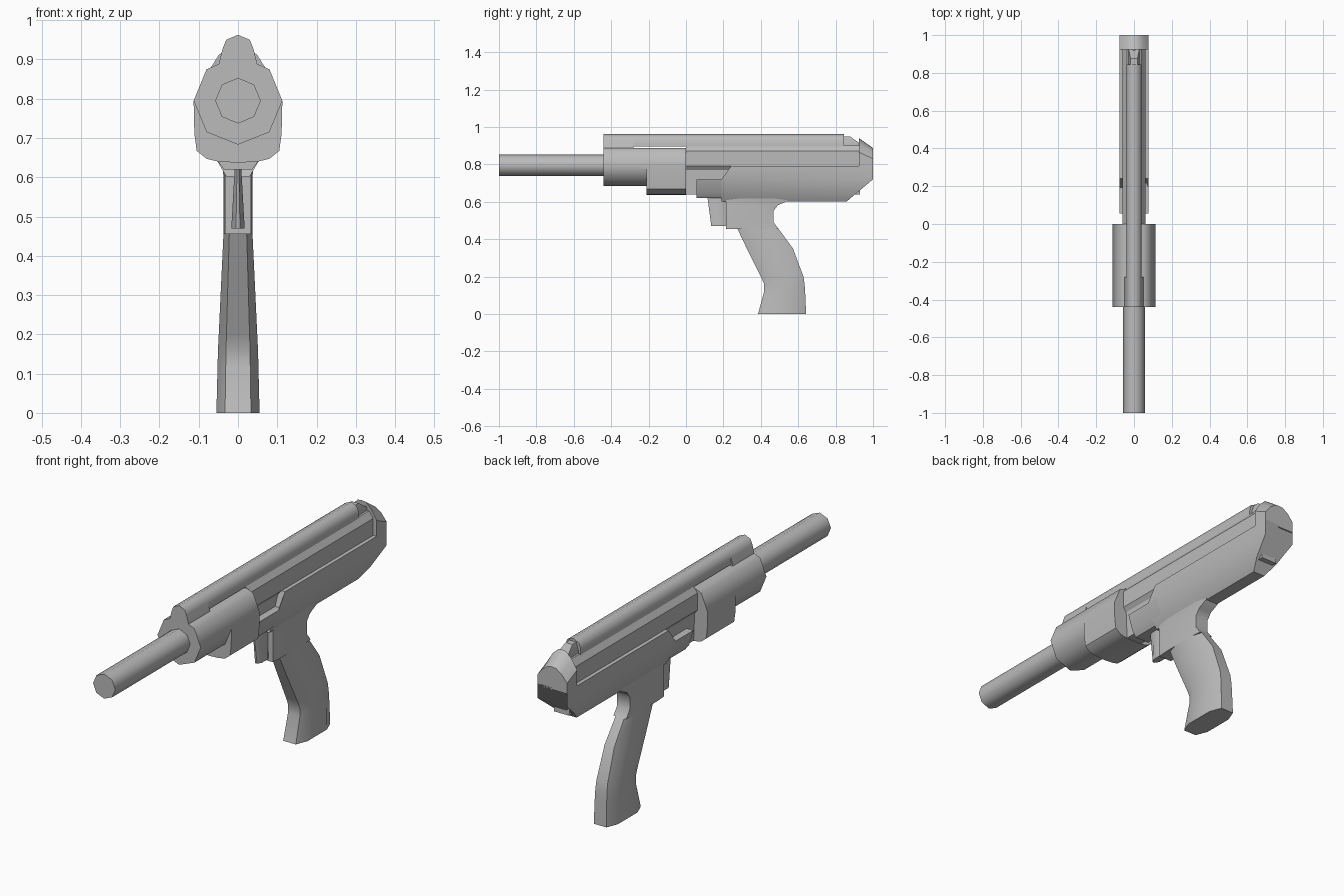
import bpy, bmesh, math

cube = bpy.data.objects.get("Cube")
if cube:
    bpy.data.objects.remove(cube, do_unlink=True)

grey = bpy.data.materials.new("gunmetal grey")
grey.use_nodes = True
COLOUR = (0.5, 0.5, 0.5, 1)
grey.diffuse_color = COLOUR
grey.node_tree.nodes["Principled BSDF"].inputs["Base Color"].default_value = COLOUR


def loft(name, rings, angle=30):
    """Skin matching rings of points, cap both ends, keep steep edges sharp."""
    bm = bmesh.new()
    loops = [[bm.verts.new(p) for p in ring] for ring in rings]
    n = len(loops[0])
    for a, b in zip(loops, loops[1:]):
        for i in range(n):
            j = (i + 1) % n
            bm.faces.new((a[i], a[j], b[j], b[i]))
    bm.faces.new(loops[0])
    bm.faces.new(loops[-1])
    bmesh.ops.remove_doubles(bm, verts=bm.verts, dist=0.0001)
    bmesh.ops.recalc_face_normals(bm, faces=bm.faces)
    for f in bm.faces:
        f.smooth = True
    for e in bm.edges:
        e.smooth = e.calc_face_angle(0) < math.radians(angle)
    mesh = bpy.data.meshes.new(name)
    bm.to_mesh(mesh)
    bm.free()
    mesh.materials.append(grey)
    obj = bpy.data.objects.new(name, mesh)
    bpy.context.collection.objects.link(obj)
    return obj


def mirrored(half):
    """Close a half section, listed bottom to top, across x = 0."""
    return half + [(-x, z) for x, z in reversed(half) if x > 0]


def prism(name, half, front, back, angle=30):
    """Extrude a section along y; each end may depend on the height."""
    section = mirrored(half)
    end = lambda e, z: e(z) if callable(e) else e
    return loft(name, [[(x, end(e, z), z) for x, z in section] for e in (front, back)], angle)


def ramp(z, z0, z1, y0, y1):
    t = min(1, max(0, (z - z0) / (z1 - z0)))
    return y0 + t * (y1 - y0)


# Barrel
AXIS = 0.795
octagon = [(0.058 * math.sin(k * math.pi / 4), AXIS - 0.058 * math.cos(k * math.pi / 4))
           for k in range(5)]
octagon[0], octagon[-1] = (0, AXIS - 0.058), (0, AXIS + 0.058)
prism("barrel", octagon, -1, -0.42, 50)

# Barrel sleeve and the deeper rear part below it
prism("barrel_sleeve", [(0, 0.683), (0.08, 0.715), (0.113, AXIS), (0.08, 0.875),
                        (0.05, 0.888), (0, 0.888)], -0.44, 0, 50)
prism("lower_sleeve", [(0, 0.637), (0.05, 0.64), (0.08, 0.647), (0.105, 0.667),
                       (0.111, 0.71), (0.113, AXIS), (0, AXIS)], -0.21, 0, 35)

# Top rail, its front mount and the sight block behind it
crown = [(0.04, 0.925), (0.03, 0.95), (0, 0.963)]
prism("top_rail", [(0, 0.895), (0.041, 0.895)] + crown, -0.44, 0.845, 50)
prism("rail_mount", [(0, 0.88), (0.051, 0.88)] + crown, -0.44, -0.28, 50)
prism("rear_sight", [(0, 0.89), (0.028, 0.89), (0.028, 0.915), (0.018, 0.95), (0, 0.95)],
      0.84, lambda z: ramp(z, 0.915, 0.95, 0.925, 0.875))

# Receiver core, with the raised strip along both sides
prism("receiver_core", [(0, 0.64), (0.04, 0.64), (0.045, 0.77), (0.06, 0.79),
                        (0.06, 0.87), (0.038, 0.9), (0, 0.9)], 0, 0.93)

# Receiver shell, with slanted front shoulders and chamfered tail
prism("receiver_shell", [(0, 0.602), (0.03, 0.602), (0.055, 0.645), (0.078, 0.72),
                         (0.078, 0.79), (0, 0.79)],
      lambda z: ramp(z, 0.72, 0.79, 0.19, 0.24),
      lambda z: ramp(z, 0.602, 0.72, 0.86, 1), 40)
prism("front_block", [(0, 0.62), (0.036, 0.62), (0.055, 0.645), (0.078, 0.72), (0, 0.72)],
      0.055, 0.25, 40)

# Rear cap, lower at the back than at the front
cap_front = mirrored([(0, 0.78), (0.078, 0.78), (0.078, 0.865), (0.05, 0.91),
                      (0.02, 0.938), (0, 0.94)])
cap_back = mirrored([(0, 0.78), (0.078, 0.78), (0.078, 0.83), (0.05, 0.865),
                     (0.02, 0.885), (0, 0.887)])
loft("rear_cap", [[(x, y, z) for x, z in section]
                  for y, section in ((0.925, cap_front), (1, cap_back))])


def column(name, levels, flat, angle):
    """Upright part from levels of (height, front, back, half width)."""
    rings = []
    for z, front, back, w in levels:
        d = (back - front) * 0.22
        half = [(w * flat, front), (w, front + d), (w, back - d), (w * flat, back)]
        rings.append([(x, y, z) for x, y in half] + [(-x, y, z) for x, y in reversed(half)])
    return loft(name, rings, angle)


# Grip and trigger
column("grip", [(0, 0.385, 0.642, 0.055), (0.12, 0.418, 0.637, 0.052),
                (0.16, 0.418, 0.634, 0.051), (0.2, 0.4, 0.628, 0.049),
                (0.35, 0.325, 0.572, 0.042), (0.455, 0.275, 0.495, 0.037)], 0.6, 45)
column("grip_frame", [(0.455, 0.213, 0.495, 0.037), (0.49, 0.213, 0.468, 0.037),
                      (0.55, 0.213, 0.467, 0.037), (0.58, 0.213, 0.49, 0.037),
                      (0.604, 0.213, 0.54, 0.037), (0.66, 0.213, 0.56, 0.045)], 0.9, 45)
column("trigger", [(0.47, 0.135, 0.22, 0.017), (0.63, 0.114, 0.22, 0.008)], 0.3, 30)
